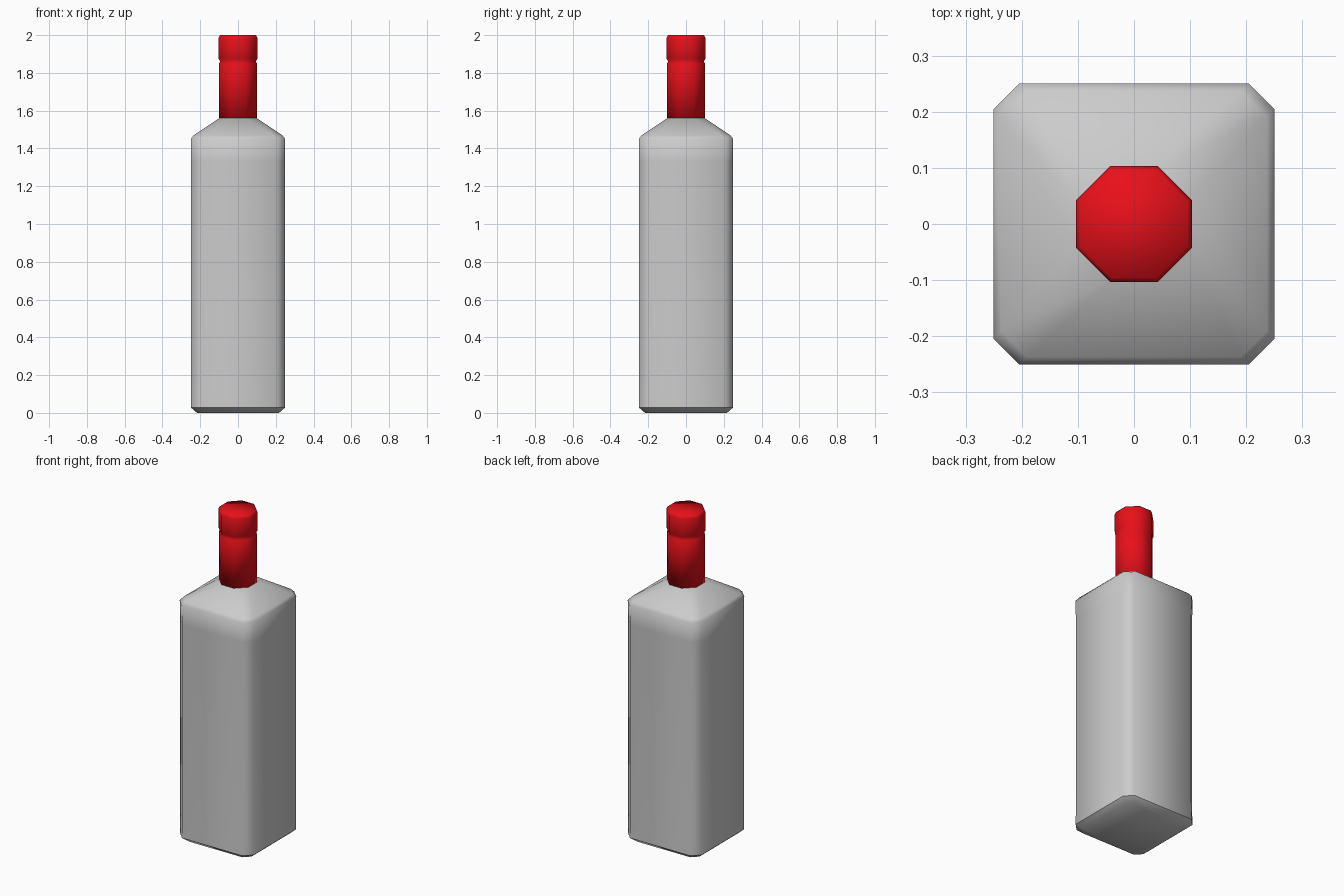
import bpy, bmesh

if "Cube" in bpy.data.objects:
    bpy.data.objects.remove(bpy.data.objects["Cube"])


def loft(name, rings, sharp_rings=(), color=None):
    """Stack chamfered-square rings given as (z, half width, flat half length)."""
    bm = bmesh.new()
    loops = []
    for z, h, f in rings:
        pts = [(h, -f), (h, f), (f, h), (-f, h), (-h, f), (-h, -f), (-f, -h), (f, -h)]
        loops.append([bm.verts.new((x, y, z)) for x, y in pts])
    for a, b in zip(loops, loops[1:]):
        for i in range(8):
            j = (i + 1) % 8
            bm.faces.new((a[i], a[j], b[j], b[i]))
    bm.faces.new(loops[0][::-1])
    bm.faces.new(loops[-1])
    for face in bm.faces:
        face.smooth = True
    for r in sharp_rings:
        for i in range(8):
            bm.edges.get((loops[r][i], loops[r][(i + 1) % 8])).smooth = False
    mesh = bpy.data.meshes.new(name)
    bm.to_mesh(mesh)
    bm.free()
    obj = bpy.data.objects.new(name, mesh)
    bpy.context.collection.objects.link(obj)
    if color:
        mat = bpy.data.materials.new(name + "_paint")
        mat.diffuse_color = color
        mat.use_nodes = True
        mat.node_tree.nodes["Principled BSDF"].inputs["Base Color"].default_value = mat.diffuse_color
        mesh.materials.append(mat)
    return obj


RED = (0.8, 0.005, 0.01, 1)

# Square glass body: chamfered foot, straight walls, sloping shoulder
loft("bottle_body", [
    (0.0, 0.217, 0.180),
    (0.028, 0.249, 0.204),
    (0.15, 0.248, 0.203),
    (1.33, 0.248, 0.203),
    (1.45, 0.250, 0.205),
    (1.468, 0.237, 0.190),
    (1.56, 0.100, 0.042),
], sharp_rings=(1,))

# Octagonal neck sleeve and cap, separated by a small groove
loft("neck_and_cap", [
    (1.558, 0.100, 0.0415),
    (1.85, 0.100, 0.0415),
    (1.86, 0.094, 0.039),
    (1.875, 0.103, 0.0425),
    (1.985, 0.103, 0.0425),
    (2.0, 0.096, 0.040),
], color=RED)
